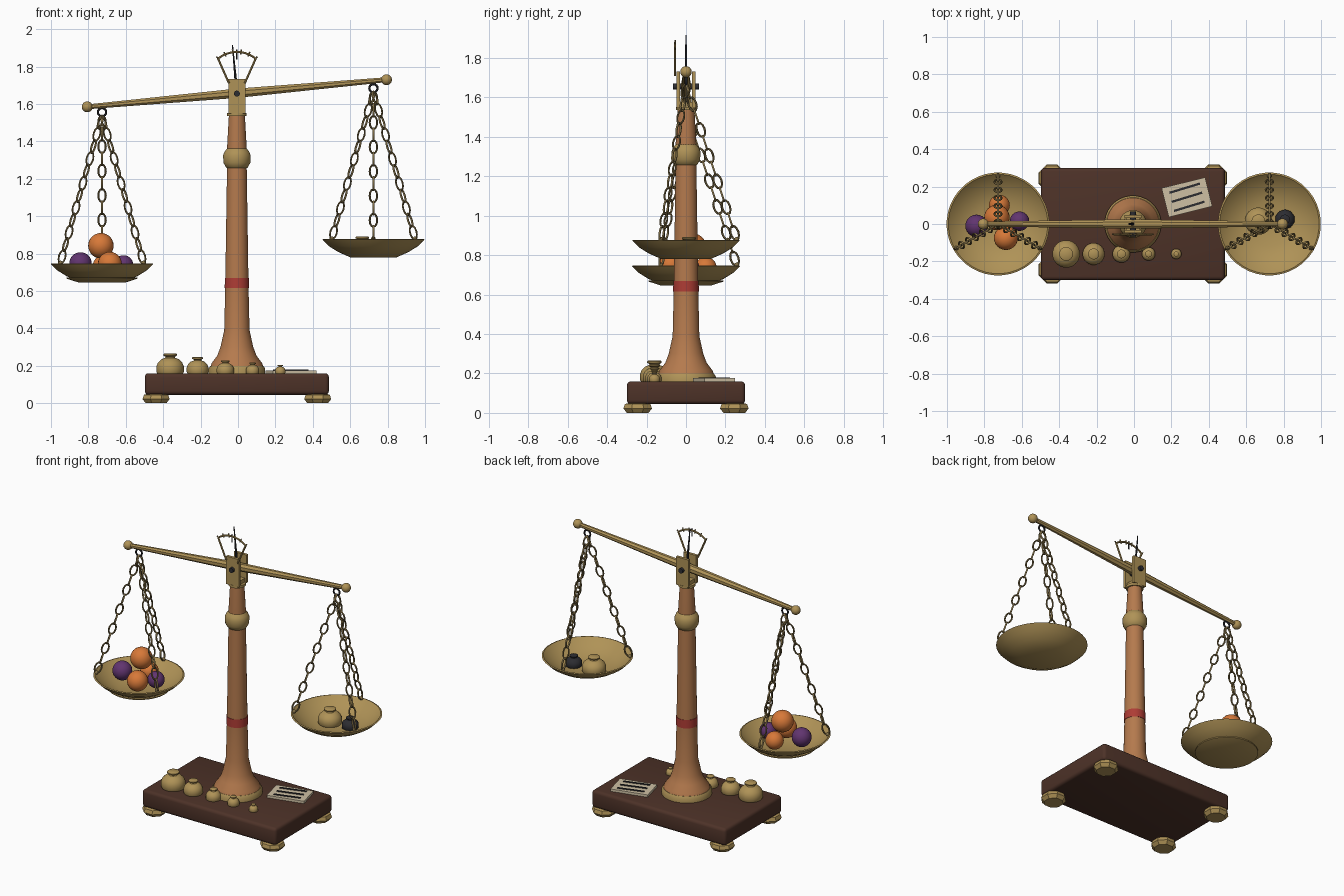
import bpy, bmesh, math
from mathutils import Matrix, Vector

if "Cube" in bpy.data.objects:
    bpy.data.objects.remove(bpy.data.objects["Cube"], do_unlink=True)


def material(name, rgb):
    m = bpy.data.materials.new(name)
    m.use_nodes = True
    m.diffuse_color = (*rgb, 1)
    m.node_tree.nodes["Principled BSDF"].inputs["Base Color"].default_value = (*rgb, 1)
    return m


BRASS = material("brass", (0.43, 0.29, 0.095))
AGED = material("aged brass", (0.23, 0.165, 0.065))
OAK = material("warm wood", (0.46, 0.195, 0.075))
WALNUT = material("dark wood", (0.075, 0.032, 0.021))
RED = material("red band", (0.42, 0.045, 0.035))
ORANGE = material("orange fruit", (0.68, 0.19, 0.04))
PURPLE = material("purple fruit", (0.12, 0.035, 0.16))
IRON = material("black iron", (0.025, 0.025, 0.03))
PAPER = material("paper", (0.62, 0.53, 0.37))


def finish(name, bm, mat, smooth=40):
    bmesh.ops.recalc_face_normals(bm, faces=bm.faces)
    me = bpy.data.meshes.new(name)
    bm.to_mesh(me)
    bm.free()
    me.materials.append(mat)
    if smooth:
        me.polygons.foreach_set("use_smooth", [True] * len(me.polygons))
        me.set_sharp_from_angle(angle=math.radians(smooth))
    ob = bpy.data.objects.new(name, me)
    bpy.context.collection.objects.link(ob)
    return ob


def lathe(name, profile, mat, at=(0, 0, 0), segs=32, smooth=40, matrix=None):
    """Turn (radius, height) pairs about z."""
    bm = bmesh.new()
    rings = [[bm.verts.new((r * math.cos(a), r * math.sin(a), z))
              for a in (math.tau * (i + 0.5) / segs for i in range(segs))]
             for r, z in profile]
    for a, b in zip(rings, rings[1:]):
        for i in range(segs):
            j = (i + 1) % segs
            bm.faces.new((a[i], a[j], b[j], b[i]))
    bmesh.ops.remove_doubles(bm, verts=bm.verts, dist=1e-5)
    bm.transform(matrix or Matrix.Translation(at))
    return finish(name, bm, mat, smooth)


def box(name, size, at, mat, turn=0, bevel=0):
    bm = bmesh.new()
    bmesh.ops.create_cube(bm, size=1, matrix=Matrix.Diagonal((*size, 1)))
    if bevel:
        bmesh.ops.bevel(bm, geom=bm.edges[:], offset=bevel, segments=3,
                        profile=0.5, affect='EDGES')
    bm.transform(Matrix.Translation(at) @ Matrix.Rotation(turn, 4, 'Z'))
    return finish(name, bm, mat, 30 if bevel else 0)


def ball(name, r, at, mat):
    bm = bmesh.new()
    bmesh.ops.create_uvsphere(bm, u_segments=24, v_segments=14, radius=r,
                              matrix=Matrix.Translation(at))
    return finish(name, bm, mat, 60)


def rod(name, a, b, r0, r1, mat, segs=8):
    """Tapered rod from a to b."""
    a, b = Vector(a), Vector(b)
    q = (b - a).to_track_quat('Z', 'Y').to_matrix().to_4x4()
    n = (b - a).length
    return lathe(name, [(0, 0), (r0, 0), (r1, n), (0, n)], mat, segs=segs,
                 matrix=Matrix.Translation(a) @ q)


def add_link(bm, matrix, half_w, half_l, wire, n=12, m=6):
    """Oval ring in the local xz plane."""
    grid = []
    for i in range(n):
        a = math.tau * i / n
        c = Vector((half_w * math.cos(a), 0, half_l * math.sin(a)))
        out = Vector((math.cos(a), 0, math.sin(a)))
        grid.append([bm.verts.new(matrix @ (c + out * wire * math.cos(t) + Vector((0, wire * math.sin(t), 0))))
                     for t in (math.tau * k / m for k in range(m))])
    for i in range(n):
        for k in range(m):
            p, q, l = grid[i], grid[(i + 1) % n], (k + 1) % m
            bm.faces.new((p[k], q[k], q[l], p[l]))


CX = -0.006  # column axis

# Base board and feet
box("base_board", (0.984, 0.6, 0.115), (CX, 0, 0.1025), WALNUT, bevel=0.02)
for sx in (-1, 1):
    for sy in (-1, 1):
        lathe("foot", [(0, 0), (0.06, 0), (0.078, 0.022), (0.07, 0.045), (0.05, 0.05), (0, 0.05)],
              BRASS, (CX + sx * 0.432, sy * 0.245, 0), segs=8, smooth=0)

# Column
lathe("column_foot_ring", [(0, 0.155), (0.152, 0.155), (0.152, 0.185), (0.142, 0.2), (0, 0.2)],
      BRASS, (CX, 0, 0))
lathe("column", [(0, 0.195), (0.142, 0.195), (0.135, 0.215), (0.105, 0.255), (0.088, 0.3),
                 (0.068, 0.39), (0.063, 0.6), (0.053, 1.25), (0.053, 1.36), (0.043, 1.54), (0, 1.54)],
      OAK, (CX, 0, 0))
lathe("red_band", [(0.06, 0.615), (0.0655, 0.615), (0.0645, 0.67), (0.06, 0.67)], RED, (CX, 0, 0))
lathe("collar", [(0.05, 1.255), (0.058, 1.26), (0.072, 1.285), (0.074, 1.325), (0.066, 1.345), (0.05, 1.365)],
      BRASS, (CX, 0, 0))
lathe("column_cap", [(0, 1.535), (0.052, 1.535), (0.052, 1.552), (0, 1.552)], BRASS, (CX, 0, 0))

# Fork and pivot
for y in (-0.04, 0.04):
    box("fork_plate", (0.092, 0.018, 0.185), (CX, y, 1.64), BRASS)
box("fork_bridge", (0.07, 0.07, 0.03), (CX, 0, 1.562), BRASS)
rod("pivot_pin", (CX, -0.066, 1.655), (CX, 0.066, 1.655), 0.016, 0.016, IRON, 16)

# Tilted beam with ball ends
mid = Vector((CX, 0, 1.657))
arm = Vector((0.8, 0, 0.0725))
for s in (-1, 1):
    rod("beam_arm", mid, mid + s * arm, 0.027, 0.014, BRASS)
    ball("beam_end", 0.029, mid + s * arm, BRASS)

# Needle moves with the beam
up = Vector((-arm.z, 0, arm.x)).normalized()
rod("needle", mid, mid + up * 0.26, 0.009, 0.003, IRON)

# Gauge: two struts, an arc and tick marks
GY, GR, GZ = -0.055, 0.16, 1.718
spread = math.radians(39)


def gauge_point(a, r):
    return Vector((CX + r * math.sin(a), GY, GZ + r * math.cos(a)))


for s in (-1, 1):
    rod("gauge_strut", (CX + s * 0.042, GY, 1.71), gauge_point(s * spread, GR), 0.006, 0.006, BRASS)
steps = [spread * (i / 5 - 1) for i in range(11)]
for a, b in zip(steps, steps[1:]):
    rod("gauge_arc", gauge_point(a, GR), gauge_point(b, GR), 0.006, 0.006, BRASS)
for i, a in enumerate(steps[::2] + [0]):
    zero = a == 0
    rod("gauge_tick", gauge_point(a, GR - (0.04 if zero else 0.012)), gauge_point(a, GR + 0.014),
        0.004, 0.004, IRON if zero else AGED, 6)


# Pans hung on three chains each
def hang_pan(side, x, rim_z, hook_z):
    lathe(side + "_pan", [(0, -0.095), (0.125, -0.095), (0.19, -0.066), (0.24, -0.035), (0.275, 0),
                          (0.266, 0.003), (0.235, -0.027), (0.185, -0.056), (0.12, -0.083), (0, -0.083)],
          BRASS, (x, 0, rim_z), segs=40)
    hook = bmesh.new()
    add_link(hook, Matrix.Translation((x, 0, hook_z)), 0.022, 0.022, 0.006, 16)
    finish(side + "_hook", hook, IRON, 60)
    chains = bmesh.new()
    top = Vector((x, 0, hook_z - 0.02))
    for deg in (90, 210, 330):
        a = math.radians(deg)
        low = Vector((x + 0.257 * math.cos(a), 0.257 * math.sin(a), rim_z + 0.005))
        line = low - top
        z = line.normalized()
        # Even links face outward, odd links stand edge-on
        flat = Vector((-math.sin(a), math.cos(a), 0))
        other = z.cross(flat)
        for i in range(12):
            c = top + line * ((i + 0.5) / 12)
            u, v = (flat, other) if i % 2 == 0 else (other, -flat)
            frame = Matrix((u, v, z)).transposed().to_4x4()
            add_link(chains, Matrix.Translation(c) @ frame, 0.02, 0.037, 0.0055)
        ball(side + "_chain_stud", 0.012, low, AGED)
    finish(side + "_chains", chains, AGED, 60)


hang_pan("right", -0.727, 0.745, 1.556)
hang_pan("left", 0.724, 0.875, 1.684)
lathe("right_pan_saucer", [(0, -0.1), (0.125, -0.1), (0.19, -0.079), (0.19, -0.073), (0.12, -0.09), (0, -0.09)],
      BRASS, (-0.727, 0, 0.745), segs=40)

# Fruit in the lower pan
for r, x, y, z, m in ((0.068, -0.733, 0.035, 0.842, ORANGE), (0.064, -0.685, -0.075, 0.745, ORANGE),
                      (0.056, -0.72, 0.1, 0.735, ORANGE), (0.06, -0.842, -0.01, 0.747, PURPLE),
                      (0.052, -0.612, 0.015, 0.739, PURPLE)):
    ball("fruit", r, (x, y, z), m)


# Knobbed weights, on the board and in the raised pan
def weight(r, h, at, mat, segs=20):
    shape = [(0, 0), (0.94, 0), (1, 0.08), (1, 0.36), (0.88, 0.55), (0.62, 0.72), (0.36, 0.78),
             (0.34, 0.83), (0.5, 0.89), (0.5, 0.96), (0.42, 1), (0, 1)]
    lathe("weight", [(a * r, b * h) for a, b in shape], mat, at, segs)


for x, r, h in ((-0.363, 0.074, 0.107), (-0.216, 0.059, 0.088), (-0.068, 0.047, 0.07),
                (0.078, 0.036, 0.058), (0.226, 0.028, 0.046)):
    weight(r, h, (x, -0.16, 0.159), BRASS)
weight(0.073, 0.1, (0.665, 0.015, 0.792), BRASS)
weight(0.053, 0.07, (0.807, 0.025, 0.796), IRON, 10)

# Note card with three written lines
turn = math.radians(14)
card = Vector((0.283, 0.143, 0.168))
box("note_card", (0.24, 0.16, 0.016), card, PAPER, turn)
for k in (-1, 0, 1):
    offset = Matrix.Rotation(turn, 3, 'Z') @ Vector((0, k * 0.05, 0.01))
    box("written_line", (0.17, 0.012, 0.005), card + offset, IRON, turn + 0.05)
